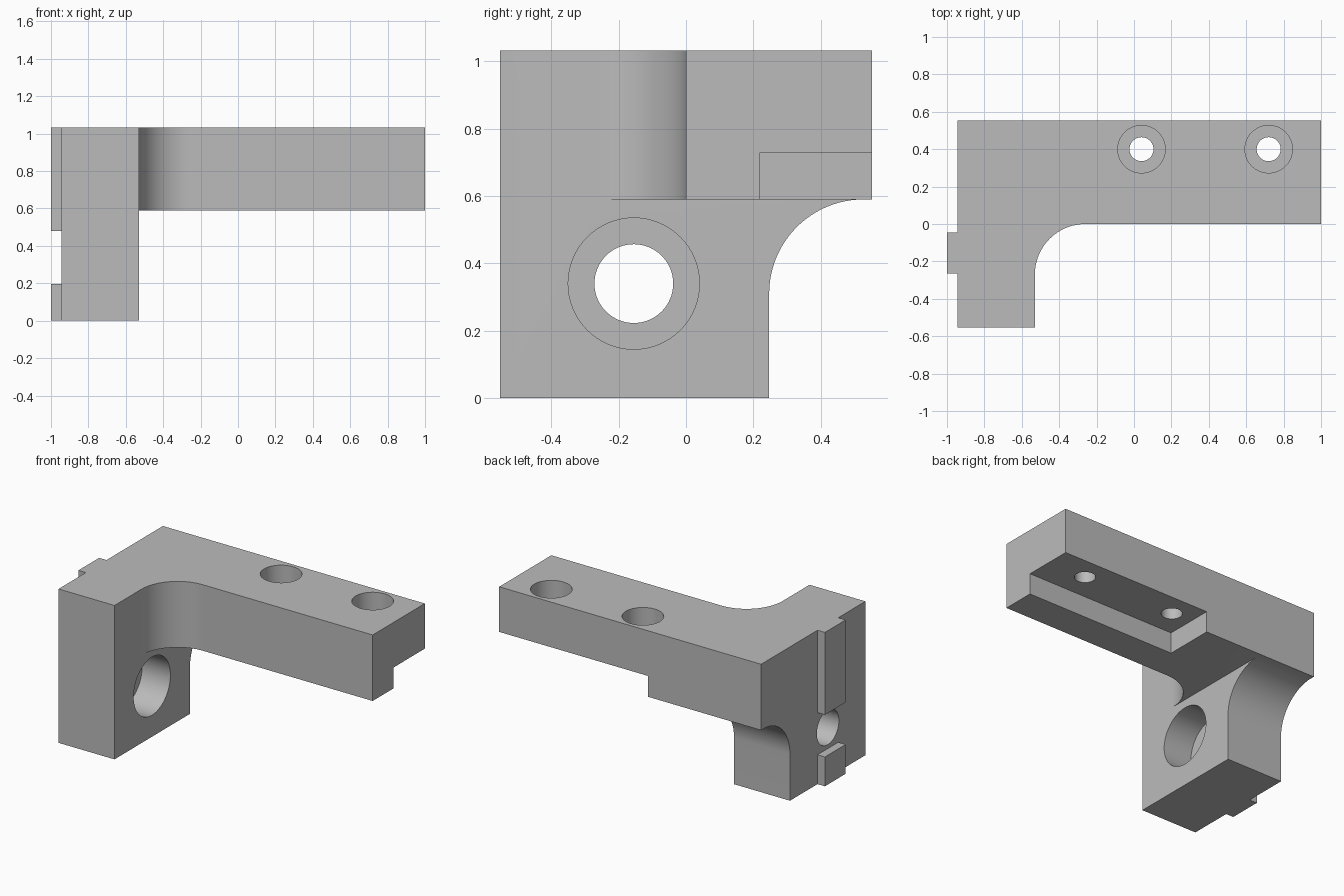
import bpy, bmesh, math
from mathutils import Vector

cube = bpy.data.objects.get("Cube")
if cube:
    bpy.data.objects.remove(cube, do_unlink=True)

grey = bpy.data.materials.new("machined_grey")
grey.use_nodes = True
grey.diffuse_color = (0.5, 0.5, 0.5, 1)
grey.node_tree.nodes["Principled BSDF"].inputs["Base Color"].default_value = (0.5, 0.5, 0.5, 1)

# Main dimensions
LEFT, RIGHT, COL = -0.945, 1.0, -0.53
FRONT, BACK = -0.553, 0.553
ARM_Z, TOP = 0.59, 1.033


def prism(name, points, offset):
    """Extrude a closed 3D outline along offset."""
    bm = bmesh.new()
    face = bm.faces.new([bm.verts.new(p) for p in points])
    ext = bmesh.ops.extrude_face_region(bm, geom=[face])
    moved = [v for v in ext["geom"] if isinstance(v, bmesh.types.BMVert)]
    bmesh.ops.translate(bm, vec=Vector(offset), verts=moved)
    bmesh.ops.recalc_face_normals(bm, faces=bm.faces)
    mesh = bpy.data.meshes.new(name)
    bm.to_mesh(mesh)
    bm.free()
    mesh.materials.append(grey)
    obj = bpy.data.objects.new(name, mesh)
    bpy.context.collection.objects.link(obj)
    return obj


def box(name, lo, hi):
    (x0, y0, z0), (x1, y1, z1) = lo, hi
    base = [(x0, y0, z0), (x1, y0, z0), (x1, y1, z0), (x0, y1, z0)]
    return prism(name, base, (0, 0, z1 - z0))


def arc(cu, cv, r, start, end, n=24):
    angles = [math.radians(start + (end - start) * i / n) for i in range(n + 1)]
    return [(cu + r * math.cos(a), cv + r * math.sin(a)) for a in angles]


def circle(cu, cv, r):
    return arc(cu, cv, r, 0, 360, 64)[:-1]


def combine(target, tool, operation):
    mod = target.modifiers.new(operation.lower(), "BOOLEAN")
    mod.operation, mod.solver, mod.object = operation, "EXACT", tool
    bpy.context.view_layer.objects.active = target
    bpy.ops.object.modifier_apply(modifier=mod.name)
    bpy.data.objects.remove(tool, do_unlink=True)


# Upright column with a concave rear underside
side = [(FRONT, 0), (0.247, 0)] + arc(0.527, 0.31, 0.28, 180, 90)
side += [(BACK, ARM_Z), (BACK, TOP), (FRONT, TOP)]
bracket = prism("bracket_body", [(LEFT, y, z) for y, z in side], (COL - LEFT, 0, 0))

# Horizontal arm with a filleted inside corner
plan = [(-0.75, -0.27)] + arc(COL + 0.27, -0.27, 0.27, 180, 90)
plan += [(RIGHT, 0), (RIGHT, BACK), (-0.75, BACK)]
combine(bracket, prism("arm", [(x, y, ARM_Z) for x, y in plan], (0, 0, TOP - ARM_Z)), "UNION")

# Locating keys on the outer side
for z0, z1 in ((0, 0.197), (0.48, TOP)):
    combine(bracket, box("key", (-1, -0.265, z0), (LEFT + 0.05, -0.045, z1)), "UNION")

# Step under the rear of the arm
combine(bracket, box("step", (-0.106, 0.22, 0.4), (1.2, 0.8, 0.73)), "DIFFERENCE")

# Counterbored screw holes through the arm
for x in (0.04, 0.72):
    for r, z in ((0.127, 0.87), (0.064, 0.5)):
        ring = [(u, v, z) for u, v in circle(x, 0.4, r)]
        combine(bracket, prism("bore", ring, (0, 0, 1)), "DIFFERENCE")

# Counterbored hole through the column
for r, x, depth in ((0.195, COL - 0.21, 0.3), (0.117, -1.1, 0.7)):
    ring = [(x, u, v) for u, v in circle(-0.155, 0.34, r)]
    combine(bracket, prism("bore", ring, (depth, 0, 0)), "DIFFERENCE")

# Merge coplanar faces and smooth the curved walls
bm = bmesh.new()
bm.from_mesh(bracket.data)
bmesh.ops.remove_doubles(bm, verts=bm.verts, dist=0.0001)
bmesh.ops.dissolve_limit(bm, angle_limit=math.radians(0.5), verts=bm.verts, edges=bm.edges)
bm.to_mesh(bracket.data)
bm.free()
bpy.ops.object.select_all(action="DESELECT")
bracket.select_set(True)
bpy.context.view_layer.objects.active = bracket
bpy.ops.object.shade_smooth_by_angle(angle=math.radians(30))
